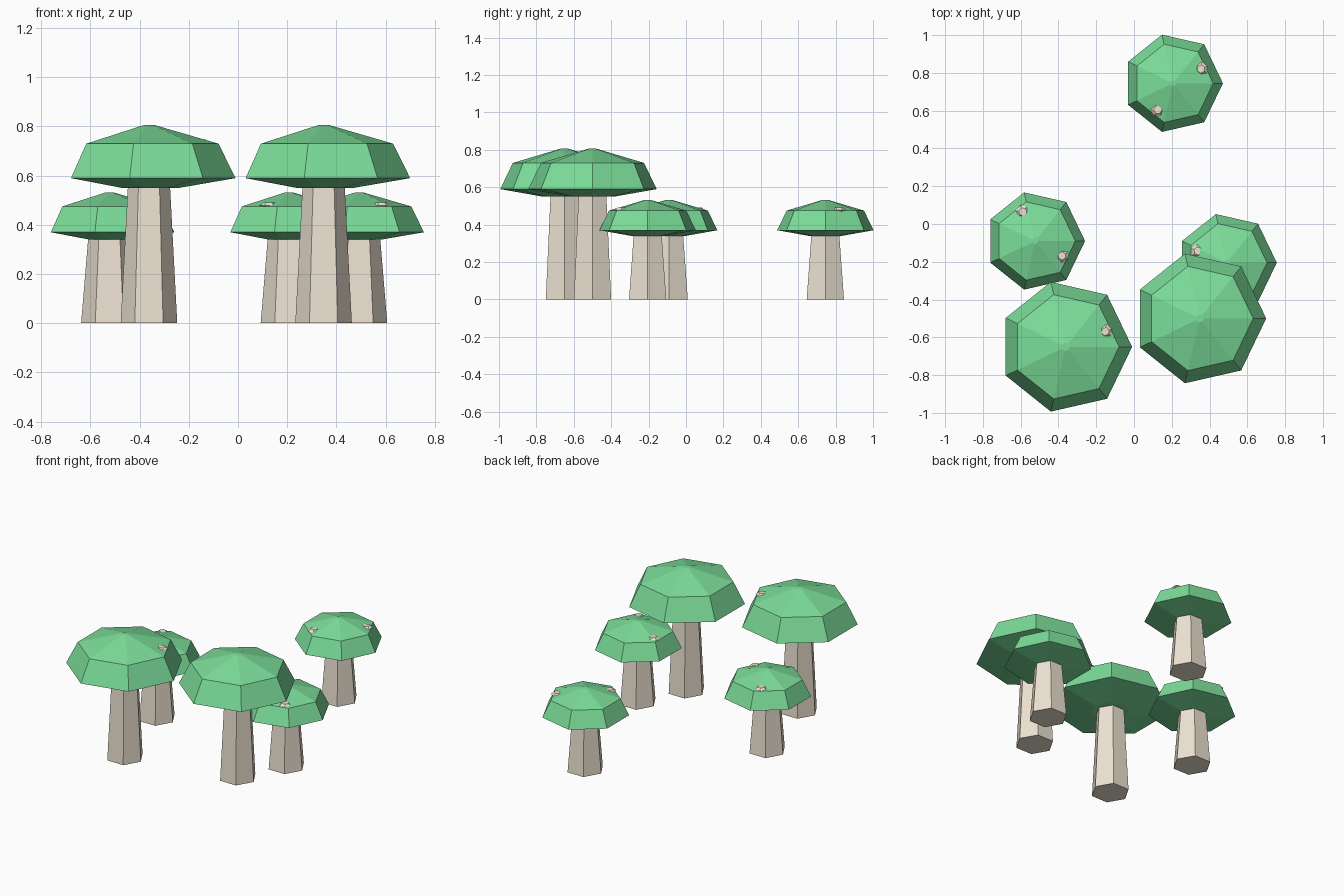
import bpy, bmesh
from math import cos, sin, pi, radians

if "Cube" in bpy.data.objects:
    bpy.data.objects.remove(bpy.data.objects["Cube"])


def material(name, color):
    m = bpy.data.materials.new(name)
    m.diffuse_color = color
    m.use_nodes = True
    m.node_tree.nodes["Principled BSDF"].inputs["Base Color"].default_value = m.diffuse_color
    return m


GREEN = material("cap_green", (0.2, 0.72, 0.32, 1))
CREAM = material("stem_cream", (0.84, 0.76, 0.64, 1))


def lathe(name, profile, sides, loc, mat):
    """Flat-faced solid of revolution from (radius, z) rings, bottom to top."""
    bm = bmesh.new()
    rings = [[bm.verts.new((r * cos(2 * pi * i / sides), r * sin(2 * pi * i / sides), z))
              for i in range(sides)] for r, z in profile]
    for low, high in zip(rings, rings[1:]):
        for i in range(sides):
            j = (i + 1) % sides
            bm.faces.new((low[i], low[j], high[j], high[i]))
    bm.faces.new(rings[0][::-1])
    bm.faces.new(rings[-1])
    mesh = bpy.data.meshes.new(name)
    bm.to_mesh(mesh)
    bm.free()
    mesh.materials.append(mat)
    ob = bpy.data.objects.new(name, mesh)
    ob.location = loc
    bpy.context.collection.objects.link(ob)
    return ob


def mushroom(name, x, y, under, s, spots):
    # tapered six-sided stem, ending inside the cap
    lathe(name + "_stem", [(0.115, 0), (0.085, under + 0.02)], 6, (x, y, 0), CREAM)
    # seven-sided faceted cap
    cap = [(0.12, 0), (0.352, 0.04), (0.283, 0.18), (0.022, 0.256)]
    lathe(name + "_cap", [(r * s, z * s) for r, z in cap], 7, (x, y, under), GREEN)
    # pale spots sunk into the cap: (angle, distance)
    for i, (a, d) in enumerate(spots):
        pos = (x + d * cos(radians(a)), y + d * sin(radians(a)), under + 0.184 * s)
        ob = lathe(f"{name}_spot_{i + 1}",
                   [(0.022, -0.012), (0.038, 0), (0.022, 0.013)], 6, pos, CREAM)
        ob.rotation_euler.z = radians(a)


mushroom("front_left_tall", -0.362, -0.65, 0.55, 1.0, [(21, 0.225)])
mushroom("front_right_tall", 0.348, -0.50, 0.55, 1.0, [])
mushroom("left_short", -0.523, -0.09, 0.34, 0.75, [(113, 0.168), (-29, 0.162)])
mushroom("right_short", 0.492, -0.205, 0.34, 0.75, [(158, 0.166), (-57, 0.168)])
mushroom("back_short", 0.207, 0.745, 0.34, 0.75, [(27, 0.166), (240, 0.162)])
